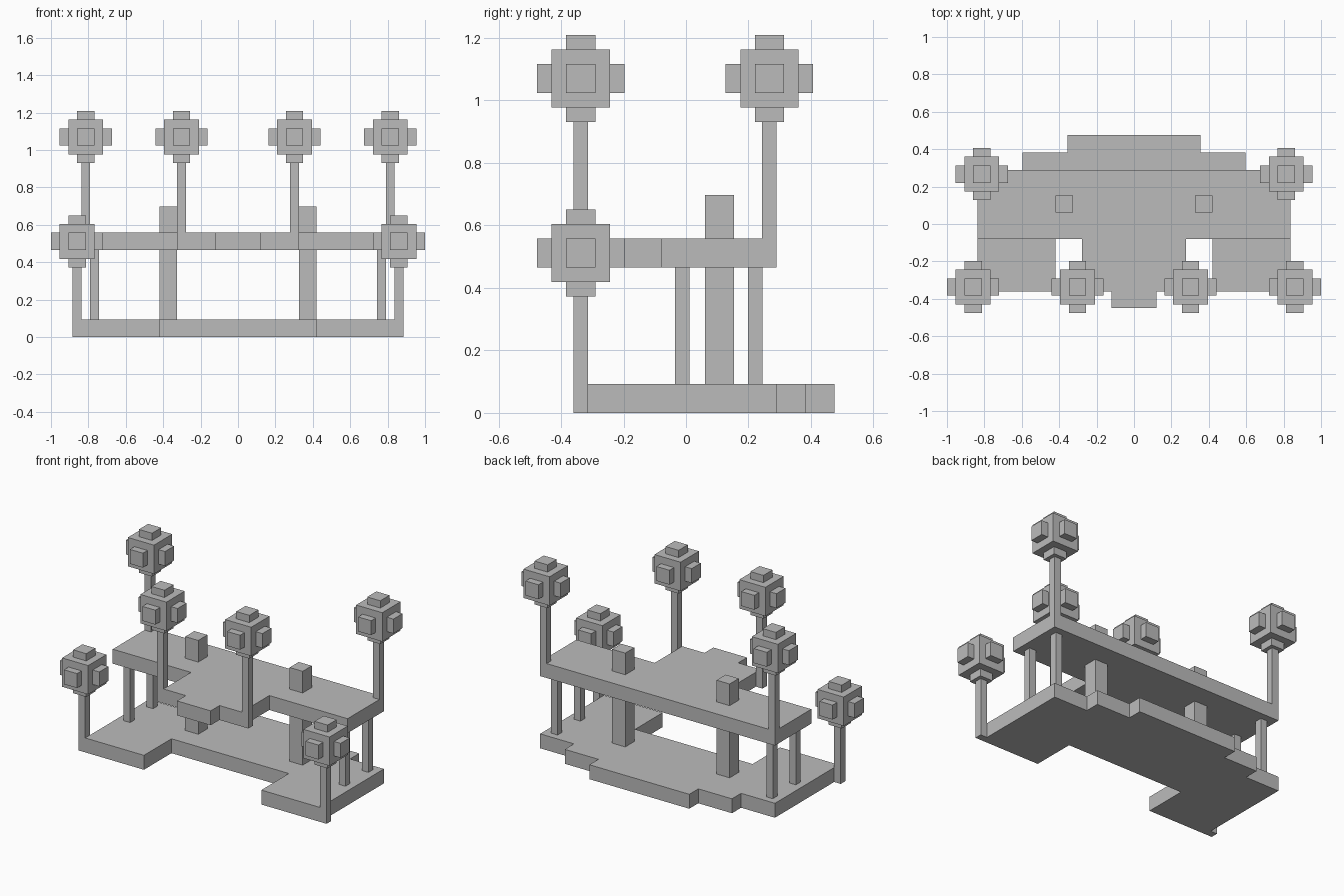
import bpy
import bmesh
from mathutils import Matrix, Vector

cube = bpy.data.objects.get("Cube")
if cube:
    bpy.data.objects.remove(cube, do_unlink=True)

U = 2 / 43  # block size: every part sits on this grid

grey = bpy.data.materials.new("plain grey")
grey.use_nodes = True
COLOUR = (0.5, 0.5, 0.5, 1)
grey.diffuse_color = COLOUR
grey.node_tree.nodes["Principled BSDF"].inputs["Base Color"].default_value = COLOUR


def finish(name, bm):
    bmesh.ops.recalc_face_normals(bm, faces=bm.faces)
    mesh = bpy.data.meshes.new(name)
    bm.to_mesh(mesh)
    bm.free()
    mesh.materials.append(grey)
    obj = bpy.data.objects.new(name, mesh)
    bpy.context.collection.objects.link(obj)
    return obj


def add_box(bm, centre, size):
    matrix = Matrix.Translation(centre) @ Matrix.Diagonal((*size, 1))
    bmesh.ops.create_cube(bm, size=1, matrix=matrix)


def pillar(name, x, y, width, bottom, top):
    bm = bmesh.new()
    add_box(bm, (x, y, (bottom + top) / 2), (width, width, top - bottom))
    return finish(name, bm)


def slab(name, half, bottom, top):
    """Extrude a mirrored outline, given as its left half from front to back."""
    outline = half + [(-x, y) for x, y in reversed(half)]
    bm = bmesh.new()
    face = bm.faces.new([bm.verts.new((x, y, bottom)) for x, y in outline])
    moved = bmesh.ops.extrude_face_region(bm, geom=[face])["geom"]
    verts = [v for v in moved if isinstance(v, bmesh.types.BMVert)]
    bmesh.ops.translate(bm, verts=verts, vec=(0, 0, top - bottom))
    return finish(name, bm)


def lamp(name, x, y, z):
    """Cube head with a square stud on each of its six sides."""
    bm = bmesh.new()
    centre = Vector((x, y, z))
    add_box(bm, centre, (4 * U,) * 3)
    for axis in range(3):
        for sign in (-1, 1):
            offset, size = Vector(), [2 * U] * 3
            offset[axis] = sign * 2.5 * U
            size[axis] = U
            add_box(bm, centre + offset, size)
    return finish(name, bm)


BASE_TOP, DECK_BOTTOM, DECK_TOP = 2 * U, 10 * U, 12 * U
FRONT, STEP, BACK = -0.36, -0.08, 0.29
SIDE = 18 * U
FRONT_POST, BACK_POST = FRONT + U / 2, BACK - U / 2

# Ground slab: two front arms and a stepped back edge
slab("base", [(9 * U, STEP), (9 * U, FRONT), (SIDE, FRONT), (SIDE, BACK),
              (0.596, BACK), (0.596, 0.383), (0.356, 0.383), (0.356, 0.475)],
     0, BASE_TOP)

# Raised deck with a stepped front tongue
slab("deck", [(0.12, -0.45), (0.12, FRONT), (6 * U, FRONT), (6 * U, STEP),
              (SIDE, STEP), (SIDE, BACK)], DECK_BOTTOM, DECK_TOP)

for side, s in (("left", 1), ("right", -1)):
    # Thick pillars through the deck and thin legs below it
    pillar(f"{side}_pillar", s * 8 * U, 0.107, 2 * U, BASE_TOP, 15 * U)
    for place, y in (("front", -0.012), ("back", 0.222)):
        pillar(f"{side}_{place}_leg", s * 16.5 * U, y, U, BASE_TOP, DECK_BOTTOM)

    # Lamps on posts: name, x, y, post bottom, head centre height
    for place, x, y, bottom, height in (
            ("base_front", 18.5 * U, FRONT_POST, 0, 11 * U),
            ("deck_front", 6.5 * U, FRONT_POST, DECK_BOTTOM, 23 * U),
            ("deck_back", 17.5 * U, BACK_POST, DECK_TOP, 23 * U)):
        pillar(f"{side}_{place}_post", s * x, y, U, bottom, height - 3 * U)
        lamp(f"{side}_{place}_lamp", s * x, y, height)
